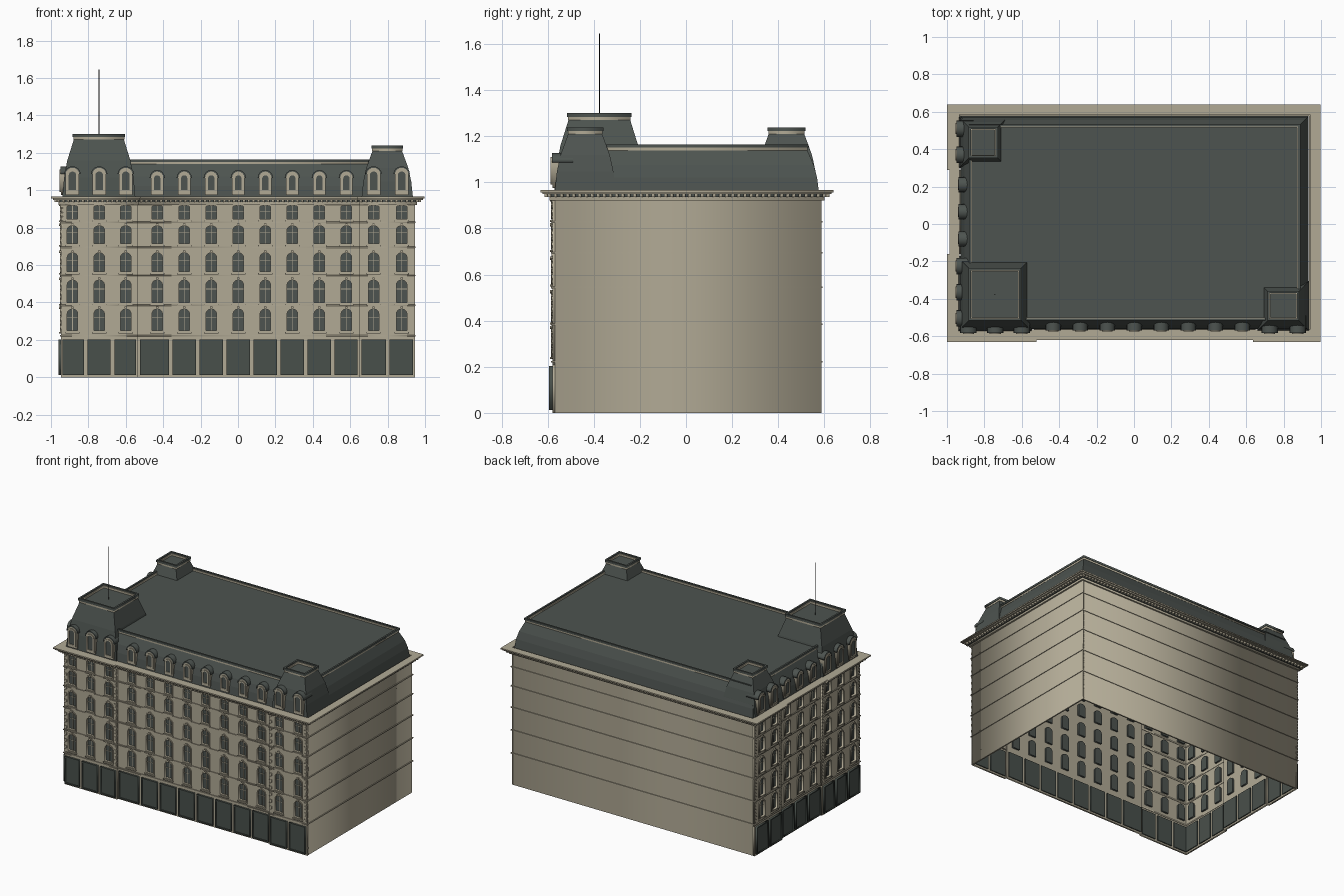
import bpy, bmesh
from math import pi, sin, cos
from mathutils import Matrix, Vector

cube = bpy.data.objects.get("Cube")
if cube:
    bpy.data.objects.remove(cube)


def material(name, rgb):
    m = bpy.data.materials.new(name)
    m.use_nodes = True
    m.diffuse_color = (*rgb, 1)
    m.node_tree.nodes["Principled BSDF"].inputs["Base Color"].default_value = (*rgb, 1)
    return m


STONE = material("beige stone", (0.44, 0.40, 0.30))
SLATE = material("grey green slate", (0.075, 0.088, 0.08))
SHOP = material("dark shopfront", (0.066, 0.08, 0.07))
BLACK = material("black metal", (0.01, 0.01, 0.01))


def add(name, mesh, mat, matrix=Matrix()):
    mesh.materials.clear()
    mesh.materials.append(mat)
    ob = bpy.data.objects.new(name, mesh)
    ob.matrix_world = matrix
    bpy.context.collection.objects.link(ob)
    return ob


def plate(name, loops, n0, n1, mat, matrix=Matrix()):
    """Flat outlines (nested ones become holes) extruded from n0 to n1."""
    cu = bpy.data.curves.new(name, "CURVE")
    cu.dimensions, cu.fill_mode, cu.extrude = "2D", "BOTH", (n1 - n0) / 2
    for loop in loops:
        sp = cu.splines.new("POLY")
        sp.points.add(len(loop) - 1)
        for p, (u, v) in zip(sp.points, loop):
            p.co = (u, v, 0, 1)
        sp.use_cyclic_u = True
    tmp = bpy.data.objects.new(name + "_outline", cu)
    bpy.context.collection.objects.link(tmp)
    dg = bpy.context.evaluated_depsgraph_get()
    mesh = bpy.data.meshes.new_from_object(tmp.evaluated_get(dg))
    bpy.data.objects.remove(tmp)
    return add(name, mesh, mat, matrix @ Matrix.Translation((0, 0, (n0 + n1) / 2)))


def rect(a, b, c, d, grow=0):
    a, b, c, d = a - grow, b + grow, c - grow, d + grow
    return [(a, c), (b, c), (b, d), (a, d)]


def arch(u, z0, z1, w, rise, grow=0):
    h, spring = w / 2 + grow, z1 - rise
    pts = [(u - h, z0 - grow), (u + h, z0 - grow)]
    return pts + [(u + h * cos(pi * i / 8), spring + (rise + grow) * sin(pi * i / 8))
                  for i in range(9)]


def loft(name, base, steps, mat):
    """Open-bottomed stack of shrinking rectangles; steps are (inset, z)."""
    bm = bmesh.new()
    rings = [[bm.verts.new((x, y, z)) for x, y in rect(*base, -inset)] for inset, z in steps]
    for lo, hi in zip(rings, rings[1:]):
        for i in range(4):
            j = (i + 1) % 4
            bm.faces.new((lo[i], lo[j], hi[j], hi[i]))
    bm.faces.new(rings[-1])
    mesh = bpy.data.meshes.new(name)
    bm.to_mesh(mesh)
    bm.free()
    add(name, mesh, mat)


# Wall frames: u runs along the wall, v is up, n points outwards
FRONT = Matrix(((1, 0, 0, 0), (0, 0, -1, -0.568), (0, 1, 0, 0), (0, 0, 0, 1)))
LEFT = Matrix(((0, 0, -1, -0.935), (-1, 0, 0, 0), (0, 1, 0, 0), (0, 0, 0, 1)))
ROWS = [(0.25, 0.365, 0.025), (0.40, 0.52, 0.025), (0.565, 0.665, 0.022),
        (0.715, 0.81, 0.02), (0.845, 0.918, 0.006)]
LEDGES = (0.222, 0.385, 0.545, 0.695, 0.83)
PAV = 0.012


def facade(name, m, u0, u1, off, cols):
    # Upper wall with arched openings
    wins = [(u, a, b, 0.056, r) for u in cols for a, b, r in ROWS]
    plate(name + "_wall", [rect(u0, u1, 0.207, 0.94)] + [arch(*w) for w in wins],
          off - 0.012, off, STONE, m)
    # Glass boxes, glazing bars, surrounds and sills
    plate(name + "_glass", [arch(*w, 0.001) for w in wins], off - 0.025, off - 0.01, SLATE, m)
    plate(name + "_upright_bars", [rect(u - 0.0015, u + 0.0015, a, b - 0.001)
                                   for u, a, b, w, r in wins], off - 0.012, off - 0.007, STONE, m)
    plate(name + "_cross_bars", [rect(u - 0.028, u + 0.028, z - 0.0015, z + 0.0015)
                                 for u, a, b, w, r in wins for z in [a + (b - a) * 0.6]],
          off - 0.012, off - 0.007, STONE, m)
    plate(name + "_surrounds", [lp for w in wins for lp in (arch(*w, 0.007), arch(*w))],
          off - 0.002, off + 0.006, STONE, m)
    plate(name + "_sills", [rect(u - 0.038, u + 0.038, a - 0.016, a - 0.008)
                            for u, a, b, w, r in wins], off - 0.002, off + 0.01, STONE, m)
    plate(name + "_keystones", [rect(u - 0.006, u + 0.006, b - 0.001, b + 0.013)
                                for u, a, b, w, r in wins], off, off + 0.009, STONE, m)
    # Shopfront bays between stone piers
    mids = [(a + b) / 2 for a, b in zip(cols, cols[1:])]
    edges = [u0] + mids + [u1]
    bays = [(a + 0.01, b - 0.01, 0.012, 0.203) for a, b in zip(edges, edges[1:])]
    plate(name + "_piers", [rect(u0, u1, 0, 0.21)], off - 0.012, off, STONE, m)
    plate(name + "_shop_panels", [rect(*b) for b in bays], off - 0.02, off + 0.008, SHOP, m)
    plate(name + "_shop_frames", [lp for b in bays for lp in (rect(*b), rect(*b, -0.008))],
          off, off + 0.014, SHOP, m)
    # Corner blocks on the projecting pavilions
    if off:
        plate(name + "_quoins", [rect(u, u + 0.014 + 0.006 * (i % 2), z, z + 0.018)
                                 for u in (u0 + 0.001, u1 - 0.021) for i in range(30)
                                 for z in [0.235 + i * 0.0232]], off, off + 0.004, STONE, m)
    # Dormers with dark hoods
    top, w = (1.12, 0.072) if off else (1.1, 0.066)
    dorm = [(u, 0.975, top, w, 0.034) for u in cols]
    lights = [(u, 1.0, top - 0.02, w - 0.032, 0.018) for u in cols]
    plate(name + "_dormers", [arch(*d) for d in dorm], off - 0.085, off, STONE, m)
    plate(name + "_dormer_hoods", [lp for d in dorm for lp in
          ([p for p in arch(*d, 0.008)[2:]] + arch(*d)[:1:-1],)], off - 0.09, off + 0.002, SLATE, m)
    plate(name + "_dormer_frames", [lp for w in lights for lp in (arch(*w, 0.01), arch(*w))],
          off, off + 0.007, STONE, m)
    plate(name + "_dormer_glass", [arch(*w) for w in lights], off, off + 0.002, SLATE, m)


facade("front_left_pavilion", FRONT, -0.947, -0.535, PAV, [-0.885, -0.742, -0.6])
facade("front_middle", FRONT, -0.535, 0.65, 0, [-0.432 + 0.1445 * i for i in range(8)])
facade("front_right_pavilion", FRONT, 0.65, 0.945, PAV, [0.725, 0.875])
facade("side_back_pavilion", LEFT, -0.588, -0.29, PAV, [-0.51, -0.37])
facade("side_middle", LEFT, -0.29, 0.16, 0, [-0.21, -0.065, 0.08])
facade("side_front_pavilion", LEFT, 0.16, 0.58, PAV, [0.225, 0.365, 0.505])

# Plain party walls
plate("right_wall", [rect(0.935, 0.945, -0.575, 0.588)], 0, 0.94, STONE)
plate("back_wall", [rect(-0.945, 0.94, 0.578, 0.588)], 0, 0.94, STONE)


def outline(d):
    """Footprint with its projecting pavilions, grown by d."""
    f, p, s, q, r, b = -0.568 - d, -0.58 - d, -0.935 - d, -0.947 - d, 0.945 + d, 0.588 + d
    return [(q, p), (-0.535 + d / 4, p), (-0.535 + d / 4, f), (0.65 - d / 4, f), (0.65 - d / 4, p),
            (r, p), (r, b), (q, b), (q, 0.29), (s, 0.29), (s, -0.16), (q, -0.16)]


INNER = rect(-0.932, 0.942, -0.564, 0.586)

# String courses and stepped cornice
for i, z in enumerate(LEDGES):
    plate(f"string_course_{i + 1}", [outline(0.005), INNER], z - 0.004, z + 0.003, STONE)
plate("cornice_bed", [outline(0.012), INNER], 0.922, 0.936, STONE)
plate("cornice_shadow_band", [outline(0.02), INNER], 0.936, 0.95, SLATE)
plate("cornice_slab", [outline(0.043), INNER], 0.949, 0.957, STONE)
plate("cornice_top", [outline(0.052), INNER], 0.957, 0.966, STONE)

# Dentils along every edge of the cornice
blocks = []
pts = [Vector(p) for p in outline(0.026)]
for a, b in zip(pts, pts[1:] + pts[:1]):
    length = (b - a).length
    if length > 0.1:
        n = int(length / 0.026)
        for i in range(n):
            c = a.lerp(b, (i + 0.5) / n)
            blocks.append(rect(c.x, c.x, c.y, c.y, 0.0075))
plate("dentils", blocks, 0.937, 0.95, STONE)


def mansard(name, base, inset, z1, lip):
    """Curved slate roof with stone moulding and slate coping."""
    z0 = 0.955
    steps = [(inset * i, z0 + (z1 - z0) * t)
             for i, t in ((0, 0), (0.16, 0.35), (0.42, 0.63), (1, 1))]
    loft(name, base, steps, SLATE)
    top = [base[0] + inset, base[1] - inset, base[2] + inset, base[3] - inset]
    plate(name + "_moulding", [rect(*top, 0.004), rect(*top, -0.009)],
          z1 - 0.006, z1 + lip * 0.6, STONE)
    plate(name + "_coping", [rect(*top, 0.008), rect(*top, -0.004)],
          z1 + lip * 0.3, z1 + lip, SLATE)


mansard("main_roof", (-0.928, 0.934, -0.562, 0.577), 0.053, 1.145, 0.02)
mansard("large_tower", (-0.94, -0.548, -0.572, -0.18), 0.064, 1.277, 0.024)
mansard("right_tower", (0.66, 0.936, -0.57, -0.305), 0.061, 1.216, 0.022)
mansard("back_tower", (-0.937, -0.675, 0.3, 0.572), 0.061, 1.216, 0.022)

# Flagpole on the large tower
bpy.ops.mesh.primitive_cylinder_add(vertices=8, radius=0.0025, depth=0.37,
                                    location=(-0.744, -0.376, 1.46))
pole = bpy.context.object
pole.name = "flagpole"
pole.data.materials.append(BLACK)
